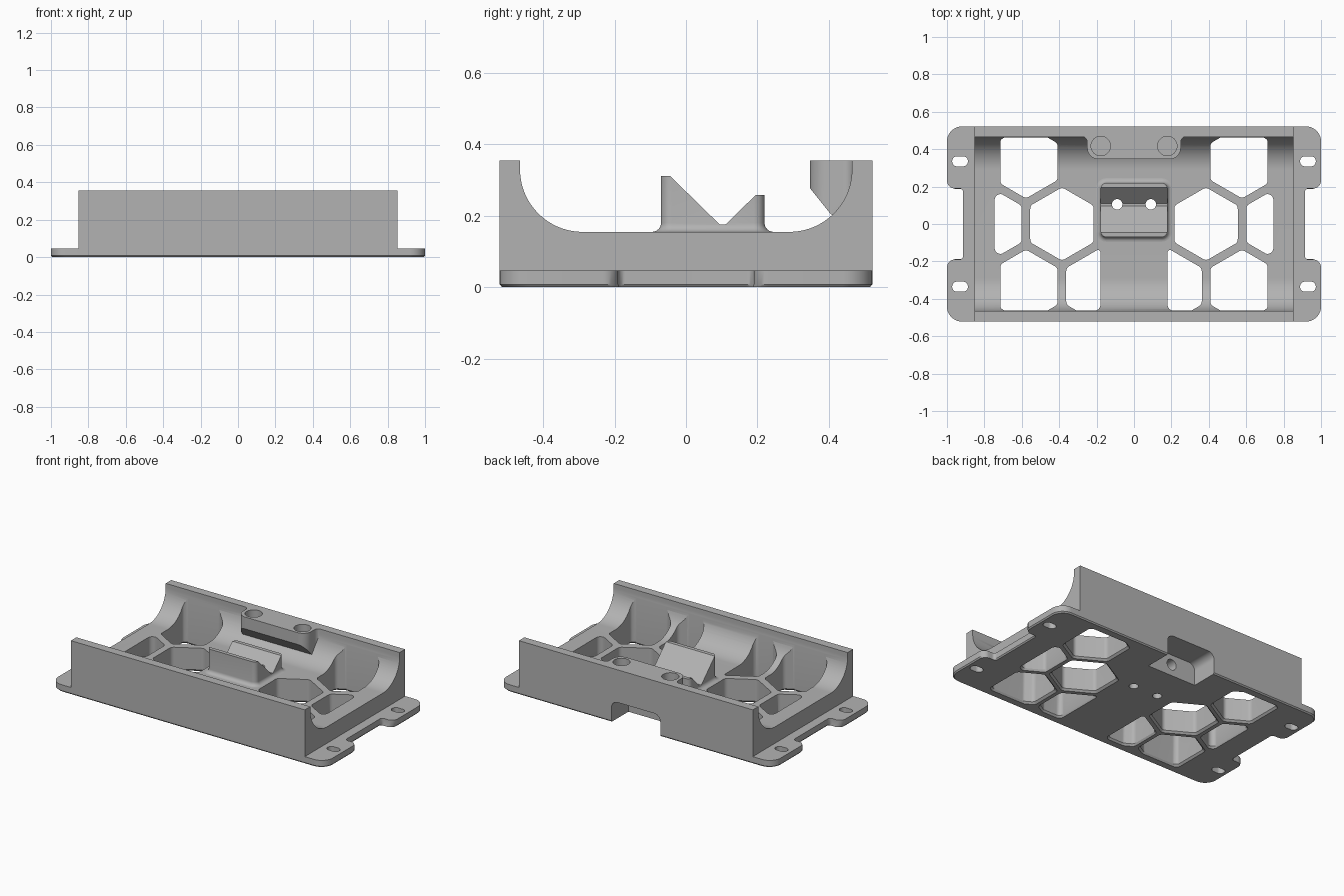
import bpy, bmesh, math
from mathutils import Vector

if "Cube" in bpy.data.objects:
    bpy.data.objects.remove(bpy.data.objects["Cube"], do_unlink=True)

grey = bpy.data.materials.new("matte grey")
grey.use_nodes = True
grey.diffuse_color = (0.45, 0.45, 0.45, 1)
grey.node_tree.nodes["Principled BSDF"].inputs["Base Color"].default_value = grey.diffuse_color


def rounded(corners, steps=8):
    """Outline with arcs at corners given as (u, v, radius)."""
    out, n = [], len(corners)
    for i, (u, v, r) in enumerate(corners):
        p = Vector((u, v))
        if r <= 0:
            out.append(p)
            continue
        arms, room = [], []
        for q in (corners[i - 1], corners[(i + 1) % n]):
            arm = Vector(q[:2]) - p
            room.append(arm.length * (0.48 if q[2] > 0 else 0.98))
            arms.append(arm.normalized())
        a, b = arms
        half = a.angle(b) / 2
        t = min(r / math.tan(half), *room)
        r = t * math.tan(half)
        centre = p + (a + b).normalized() * (r / math.sin(half))
        start, end = p + a * t - centre, p + b * t - centre
        for k in range(steps + 1):
            out.append(centre + start.lerp(end, k / steps).normalized() * r)
    return out


def rect(x0, x1, y0, y1, r):
    return rounded([(x0, y0, r), (x1, y0, r), (x1, y1, r), (x0, y1, r)])


def circle(x, y, r, n=32):
    return [Vector((x + r * math.cos(math.tau * k / n), y + r * math.sin(math.tau * k / n)))
            for k in range(n)]


def scaled(outline, sx, sy):
    c = sum(outline, Vector((0, 0))) / len(outline)
    return [Vector((c.x + (p.x - c.x) * sx, c.y + (p.y - c.y) * sy)) for p in outline]


def loft(name, layers, axis="z"):
    """Closed solid through (outline, height) layers along an axis."""
    place = {"x": lambda p, h: (h, p.x, p.y),
             "y": lambda p, h: (p.x, h, p.y),
             "z": lambda p, h: (p.x, p.y, h)}[axis]
    bm = bmesh.new()
    rings = [[bm.verts.new(place(p, h)) for p in o] for o, h in layers]
    bm.faces.new(rings[0])
    bm.faces.new(rings[-1])
    n = len(rings[0])
    for lo, hi in zip(rings, rings[1:]):
        for i in range(n):
            j = (i + 1) % n
            bm.faces.new((lo[i], lo[j], hi[j], hi[i]))
    bmesh.ops.recalc_face_normals(bm, faces=bm.faces)
    mesh = bpy.data.meshes.new(name)
    bm.to_mesh(mesh)
    bm.free()
    mesh.materials.append(grey)
    obj = bpy.data.objects.new(name, mesh)
    bpy.context.collection.objects.link(obj)
    return obj


def prism(name, outline, h0, h1, axis="z"):
    return loft(name, [(outline, h0), (outline, h1)], axis)


def combine(target, tool, operation):
    mod = target.modifiers.new(operation, "BOOLEAN")
    mod.operation, mod.object, mod.solver = operation, tool, "EXACT"
    bpy.context.view_layer.objects.active = target
    bpy.ops.object.modifier_apply(modifier=mod.name)
    bpy.data.objects.remove(tool, do_unlink=True)


def clip(poly, axis, limit, sign):
    """Keep the side of a polygon where sign * (coordinate - limit) >= 0."""
    out = []
    for a, b in zip(poly, poly[1:] + poly[:1]):
        da, db = sign * (a[axis] - limit), sign * (b[axis] - limit)
        if da >= 0:
            out.append(a)
        if da * db < 0:
            out.append(a.lerp(b, da / (da - db)))
    return out


# Trough body, drawn as a side profile
W, D, H, FLOOR = 0.852, 0.522, 0.355, 0.155
body = prism("trough_body", rounded([
    (-D, 0.02, 0), (D, 0.02, 0), (D, H, 0), (0.465, H, 0), (0.465, FLOOR, 0.175),
    (-0.465, FLOOR, 0.175), (-0.465, H, 0), (-D, H, 0)], 20), -W, W, "x")

# Mounting flange with four tabs and a chamfered underside
side = [(1, -D, 0.08), (1, -0.19, 0.065), (0.913, -0.19, 0.02),
        (0.913, 0.19, 0.02), (1, 0.19, 0.065), (1, D, 0.08)]
plate = rounded(side + [(-x, -y, r) for x, y, r in side])
flange = loft("flange", [(scaled(plate, 0.993, 0.987), 0), (plate, 0.008), (plate, 0.047)])
combine(body, flange, "UNION")

# Retaining lug on the back wall with a sloped underside
lug_half = [(0.25, 0.347, 0.06), (0.25, 0.468, 0.03), (0.32, 0.468, 0), (0.32, 0.5, 0)]
lug = prism("lug", rounded(lug_half + [(-x, y, r) for x, y, r in lug_half[::-1]]), 0.15, H)
slope = prism("slope", rounded([
    (0.3, 0.4, 0), (0.3, 0.3, 0), (0.345, 0.28, 0.03), (0.405, 0.205, 0.03),
    (0.45, 0.18, 0), (0.51, 0.18, 0), (0.51, 0.4, 0)]), -0.5, 0.5, "x")
combine(lug, slope, "INTERSECT")
combine(body, lug, "UNION")

# Central V-shaped saddle with a filleted foot
layers = []
for k in range(7):
    a = k / 6 * math.pi / 2
    g = 0.025 * (1 - math.sin(a))
    layers.append((rect(-0.178 - g, 0.178 + g, -0.07 - g, 0.22 + g, 0.03 + g),
                   FLOOR + 0.025 * (1 - math.cos(a))))
layers = [(layers[0][0], 0.12)] + layers + [(layers[-1][0], 0.34)]
saddle = loft("saddle", layers)
vee = prism("vee", [Vector(p) for p in (
    (-0.3, 0.1), (0.4, 0.1), (0.4, 0.258), (0.195, 0.258), (0.11, 0.175),
    (0.095, 0.175), (-0.045, 0.312), (-0.3, 0.312))], -0.5, 0.5, "x")
combine(saddle, vee, "INTERSECT")
combine(body, saddle, "UNION")

# Honeycomb openings, trimmed at the ribs and walls
PITCH, ROW, R = 0.385, 0.333, 0.196
cells = [(PITCH, 0, 0.745), (2 * PITCH, 0, 0.745), (1.5 * PITCH, ROW, 0.715),
         (1.5 * PITCH, -ROW, 0.715), (0.5 * PITCH, -ROW, 0.715)]
for cx, cy, outer in cells:
    for sx in (1, -1):
        hexagon = [Vector((cx + R * math.sin(k * math.pi / 3), cy + R * math.cos(k * math.pi / 3)))
                   for k in range(6)]
        for axis, limit, sign in ((0, 0.18, 1), (0, outer, -1), (1, 0.463, -1), (1, -0.463, 1)):
            hexagon = clip(hexagon, axis, limit, sign)
        o = rounded([(sx * p.x, p.y, 0.03) for p in hexagon])
        wide = scaled(o, 1.08, 1.06)
        combine(body, loft("cell", [(wide, -0.1), (wide, 0), (o, 0.012), (o, 0.5)]), "DIFFERENCE")

# Tab slots, saddle screw holes and lug pockets
for sx in (1, -1):
    for sy in (1, -1):
        slot = rect(sx * 0.93 - 0.042, sx * 0.93 + 0.042,
                    sy * 0.335 - 0.027, sy * 0.335 + 0.027, 0.026)
        combine(body, prism("slot", slot, -0.1, 0.1), "DIFFERENCE")
    combine(body, prism("screw", circle(sx * 0.09, 0.105, 0.028), -0.1, 0.5), "DIFFERENCE")
    combine(body, prism("pocket", circle(sx * 0.178, 0.417, 0.052), 0.27, 0.5), "DIFFERENCE")

# Rear cable recess with its round passage
recess = rounded([(-0.178, -0.1, 0), (0.178, -0.1, 0), (0.178, 0.14, 0.045), (-0.178, 0.14, 0.045)])
combine(body, prism("recess", recess, 0.345, 0.7, "y"), "DIFFERENCE")
combine(body, prism("passage", circle(0, 0.075, 0.035), 0.2, 0.4, "y"), "DIFFERENCE")

# Smooth the curved walls and keep the edges crisp
bpy.ops.object.select_all(action="DESELECT")
body.select_set(True)
bpy.context.view_layer.objects.active = body
bpy.ops.object.shade_smooth_by_angle(angle=math.radians(30))
